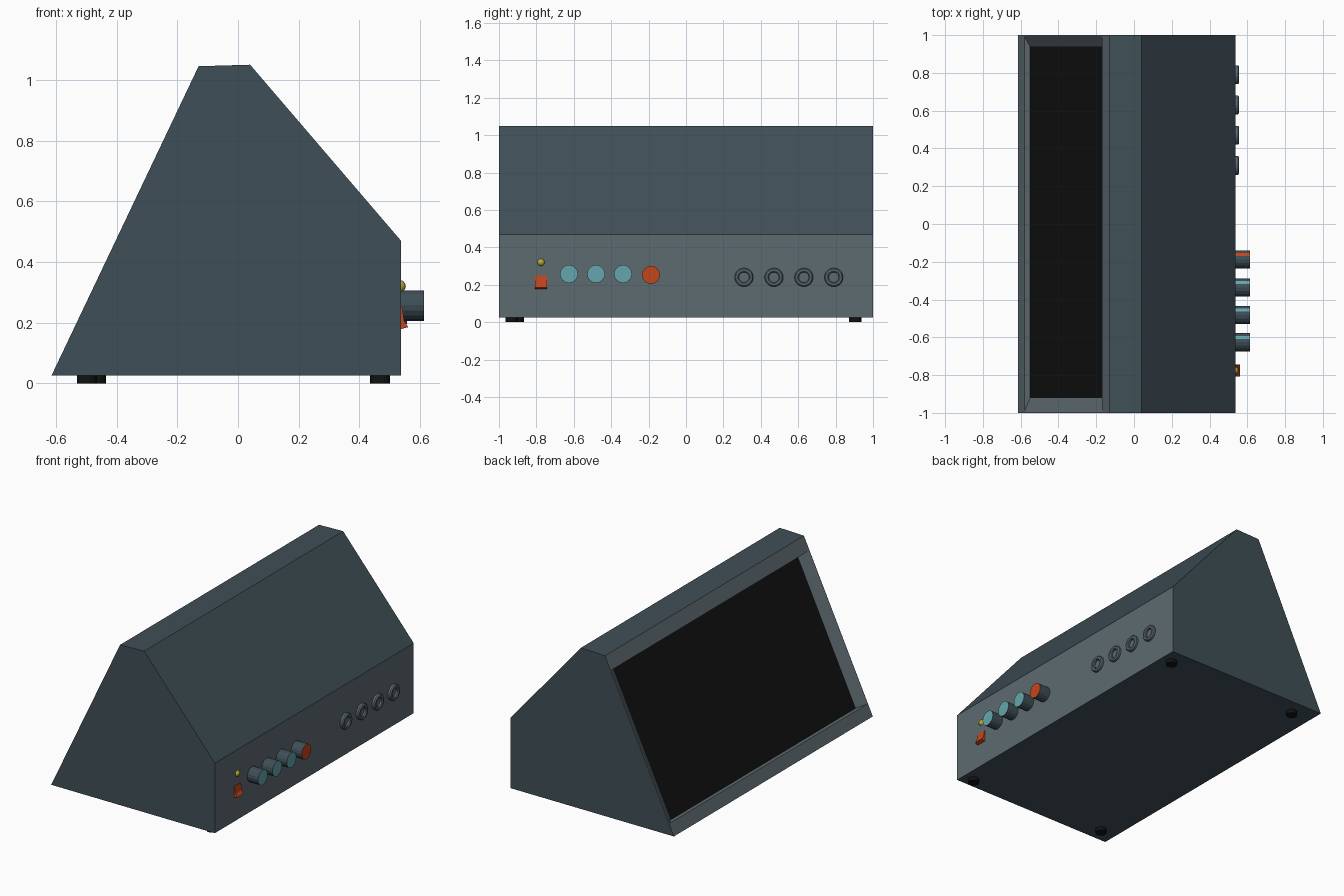
import bpy, bmesh, math
from mathutils import Vector

if "Cube" in bpy.data.objects:
    bpy.data.objects.remove(bpy.data.objects["Cube"])


def mat(name, rgb):
    m = bpy.data.materials.new(name)
    m.diffuse_color = (*rgb, 1)
    m.use_nodes = True
    m.node_tree.nodes["Principled BSDF"].inputs["Base Color"].default_value = m.diffuse_color
    return m


SLATE = mat("slate", (0.05, 0.078, 0.095))
PANEL = mat("panel_grey", (0.11, 0.145, 0.165))
BLACK = mat("black", (0.006, 0.006, 0.006))
TEAL = mat("teal", (0.13, 0.38, 0.42))
ORANGE = mat("orange", (0.55, 0.06, 0.012))
YELLOW = mat("yellow", (0.5, 0.4, 0.03))


def finish(name, bm, mats):
    bmesh.ops.recalc_face_normals(bm, faces=bm.faces[:])
    me = bpy.data.meshes.new(name)
    bm.to_mesh(me)
    bm.free()
    for m in mats:
        me.materials.append(m)
    ob = bpy.data.objects.new(name, me)
    bpy.context.collection.objects.link(ob)
    return ob


def prism(name, profile, y0, y1, mats):
    """Extrude an x-z profile along y."""
    bm = bmesh.new()
    a = [bm.verts.new((x, y0, z)) for x, z in profile]
    b = [bm.verts.new((x, y1, z)) for x, z in profile]
    bm.faces.new(a)
    bm.faces.new(b)
    for i in range(len(a)):
        j = (i + 1) % len(a)
        bm.faces.new((a[i], a[j], b[j], b[i]))
    return finish(name, bm, mats)


def lathe(name, profile, centre, axis, mats, sides=16, pick=None):
    """Revolve (radius, height) rings around x or z; pick chooses the material."""
    bm = bmesh.new()
    rings = []
    for r, h in profile:
        ring = []
        for i in range(sides):
            t = 2 * math.pi * i / sides
            c, s = r * math.cos(t), r * math.sin(t)
            off = Vector((h, c, s)) if axis == "x" else Vector((c, s, h))
            ring.append(bm.verts.new(Vector(centre) + off))
        rings.append(ring)
    for k in range(len(rings) - 1):
        for i in range(sides):
            j = (i + 1) % sides
            f = bm.faces.new((rings[k][i], rings[k][j], rings[k + 1][j], rings[k + 1][i]))
            f.material_index = pick(k, i) if pick else 0
    for k in (0, len(rings) - 1):
        f = bm.faces.new(rings[k])
        f.material_index = pick(k, -1) if pick else 0
    return finish(name, bm, mats)


# Cabinet: wedge-shaped prism with a framed recess in the sloping speaker face
foot_pt, top_pt = Vector((-0.615, 0, 0.025)), Vector((-0.13, 0, 1.045))
up = (top_pt - foot_pt).normalized()
inward = Vector((up.z, 0, -up.x))
length = (top_pt - foot_pt).length


def loop(bm, s0, s1, y0, y1, depth):
    return [bm.verts.new(foot_pt + up * s + inward * depth + Vector((0, y, 0)))
            for s, y in ((s0, y0), (s1, y0), (s1, y1), (s0, y1))]


bm = bmesh.new()
outer = loop(bm, 0, length, -1, 1, 0)
rim = loop(bm, 0.08, 1.037, -0.994, 0.994, 0)
inner = loop(bm, 0.087, 1.03, -0.92, 0.94, 0.03)
for la, lb in ((outer, rim), (rim, inner)):
    for i in range(4):
        j = (i + 1) % 4
        bm.faces.new((la[i], la[j], lb[j], lb[i])).material_index = 1
bm.faces.new(inner).material_index = 2
rest = [(0.04, 1.05), (0.537, 0.47), (0.537, 0.025)]
sides = []
for y, lo, hi in ((-1, outer[0], outer[1]), (1, outer[3], outer[2])):
    side = [lo, hi] + [bm.verts.new((x, y, z)) for x, z in rest]
    bm.faces.new(side)
    sides.append(side)
a, b = sides
for i in range(1, 5):
    j = (i + 1) % 5
    f = bm.faces.new((a[i], a[j], b[j], b[i]))
    f.material_index = 1 if i == 3 else 0
finish("cabinet", bm, [SLATE, PANEL, BLACK])

# Control knobs with coloured caps and a coloured pointer stripe
for n, (y, z, colour) in enumerate([(-0.626, 0.258, TEAL), (-0.481, 0.258, TEAL),
                                    (-0.337, 0.258, TEAL), (-0.187, 0.253, ORANGE)]):
    lathe(f"knob_{n + 1}", [(0.048, 0), (0.048, 0.078)], (0.535, y, z), "x",
          [SLATE, colour], 16,
          lambda k, i: 1 if (i == -1 and k == 1) or i == 2 else 0)

# Input jack rings
for n in range(4):
    lathe(f"jack_{n + 1}", [(0.05, 0), (0.05, 0.014), (0.044, 0.021), (0.033, 0.021),
                            (0.027, 0.016), (0.027, 0.004)],
          (0.536, 0.31 + 0.16 * n, 0.24), "x", [PANEL], 20)

# Rocker power switch
prism("power_switch", [(0.535, 0.25), (0.541, 0.25), (0.548, 0.205), (0.561, 0.185),
                       (0.535, 0.178)], -0.807, -0.743, [ORANGE])

# Indicator lamp
bpy.ops.mesh.primitive_uv_sphere_add(segments=16, ring_count=8, radius=0.02,
                                     location=(0.533, -0.775, 0.32))
lamp = bpy.context.object
lamp.name = "indicator_lamp"
lamp.data.materials.append(YELLOW)
bpy.ops.object.shade_smooth_by_angle()

# Rubber feet
for n, (x, y) in enumerate([(-0.498, -0.9), (-0.468, 0.905), (0.468, -0.932), (0.468, 0.905)]):
    lathe(f"foot_{n + 1}", [(0.033, 0), (0.033, 0.028)], (x, y, 0), "z", [BLACK], 16)
